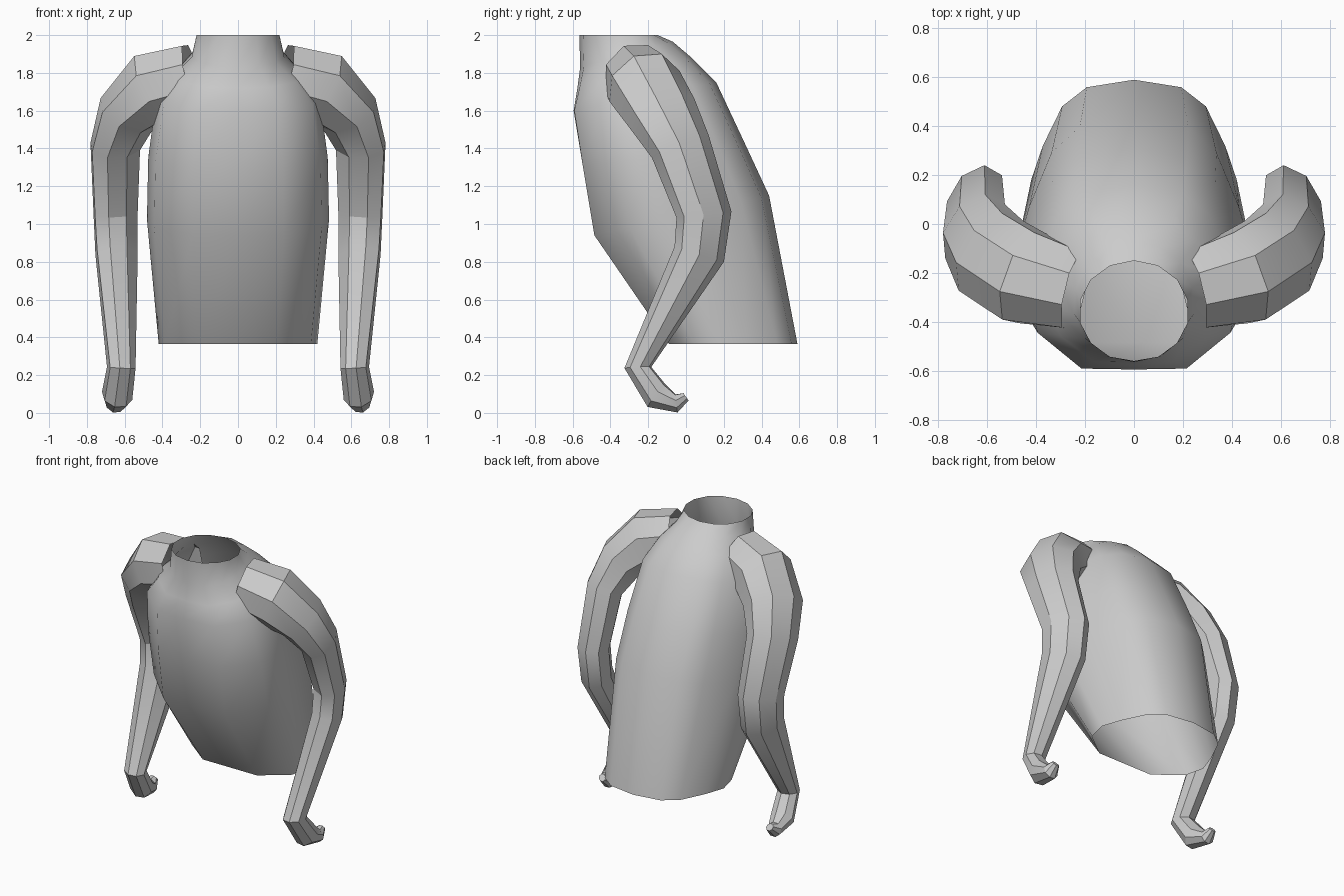
import bpy, bmesh
from math import sin, cos, pi, radians
from mathutils import Vector

if "Cube" in bpy.data.objects:
    bpy.data.objects.remove(bpy.data.objects["Cube"])


def loft(name, rings, cap_end=False, angle=30):
    """Skin a list of closed vertex rings into one object."""
    bm = bmesh.new()
    rows = [[bm.verts.new(p) for p in ring] for ring in rings]
    n = len(rows[0])
    for a, b in zip(rows, rows[1:]):
        for i in range(n):
            j = (i + 1) % n
            bm.faces.new((a[i], a[j], b[j], b[i]))
    if cap_end:
        bm.faces.new(rows[-1])
    bmesh.ops.recalc_face_normals(bm, faces=bm.faces[:])
    mesh = bpy.data.meshes.new(name)
    bm.to_mesh(mesh)
    bm.free()
    obj = bpy.data.objects.new(name, mesh)
    bpy.context.collection.objects.link(obj)
    bpy.ops.object.select_all(action='DESELECT')
    bpy.context.view_layer.objects.active = obj
    obj.select_set(True)
    bpy.ops.object.shade_smooth_by_angle(angle=radians(angle))
    return obj


# Torso: open shell; half section runs from back (y=1) to flattened front (y=-1)
half = [(0, 1), (.46, .91), (.70, .68), (.89, .2), (1, -.2), (.92, -.6), (.5, -1), (0, -1)]
section = half + [(-x, y) for x, y in half[-2:0:-1]]


def torso_ring(yf, zf, yb, zb, hw, roundness):
    ring = []
    for k, (x, y) in enumerate(section):
        a = k * 2 * pi / len(section)
        x += (sin(a) - x) * roundness
        y += (cos(a) - y) * roundness
        t = (y + 1) / 2
        ring.append((x * hw, yf + (yb - yf) * t, zf + (zb - zf) * t))
    return ring


# front y, front z, back y, back z, half width, roundness
torso_rows = [
    (-.565, 2.0, -.15, 2.0, .225, 1),
    (-.56, 1.83, -.07, 1.965, .25, .8),
    (-.575, 1.72, .03, 1.88, .35, .4),
    (-.595, 1.60, .16, 1.75, .435, .1),
    (-.545, 1.30, .31, 1.43, .475, 0),
    (-.485, .94, .44, 1.15, .482, 0),
    (-.09, .365, .59, .365, .42, 0),
]
loft("torso", [torso_ring(*r) for r in torso_rows], angle=50)

# Arms: eight-sided tube, frame carried along the path
# centre, outward radius, front-to-back radius
arm_path = [
    ((.24, -.27, 1.78), .17, .16),
    ((.44, -.22, 1.73), .185, .19),
    ((.585, -.13, 1.59), .145, .185),
    ((.65, -.03, 1.41), .115, .16),
    ((.648, .095, 1.05), .10, .145),
    ((.643, .07, .84), .097, .135),
    ((.618, -.255, .24), .072, .065),
    ((.64, -.155, .09), .078, .07),
    ((.65, -.05, .05), .05, .045),
    ((.65, .0, .085), .025, .022),
]


def arm_rings(side):
    pts = [Vector(p[0]) for p in arm_path]
    tangents = []
    for i in range(len(pts)):
        before = (pts[i] - pts[max(i - 1, 0)]).normalized()
        after = (pts[min(i + 1, len(pts) - 1)] - pts[i]).normalized()
        tangents.append((before + after).normalized())
    start = Vector((1, 0, 0))
    u = Vector((0, 0, 1))
    rings = []
    for (c, ru, rv), t in zip(arm_path, tangents):
        u = start.rotation_difference(t) @ u
        start = t
        v = t.cross(u)
        ring = []
        for k in range(8):
            a = (k + .5) * pi / 4
            p = Vector(c) + (u * ru * cos(a) + v * rv * sin(a)) / cos(pi / 8)
            ring.append((p.x * side, p.y, max(p.z, 0)))
        rings.append(ring)
    return rings


for label, side in (("left_arm", 1), ("right_arm", -1)):
    loft(label, arm_rings(side), cap_end=True, angle=25)
